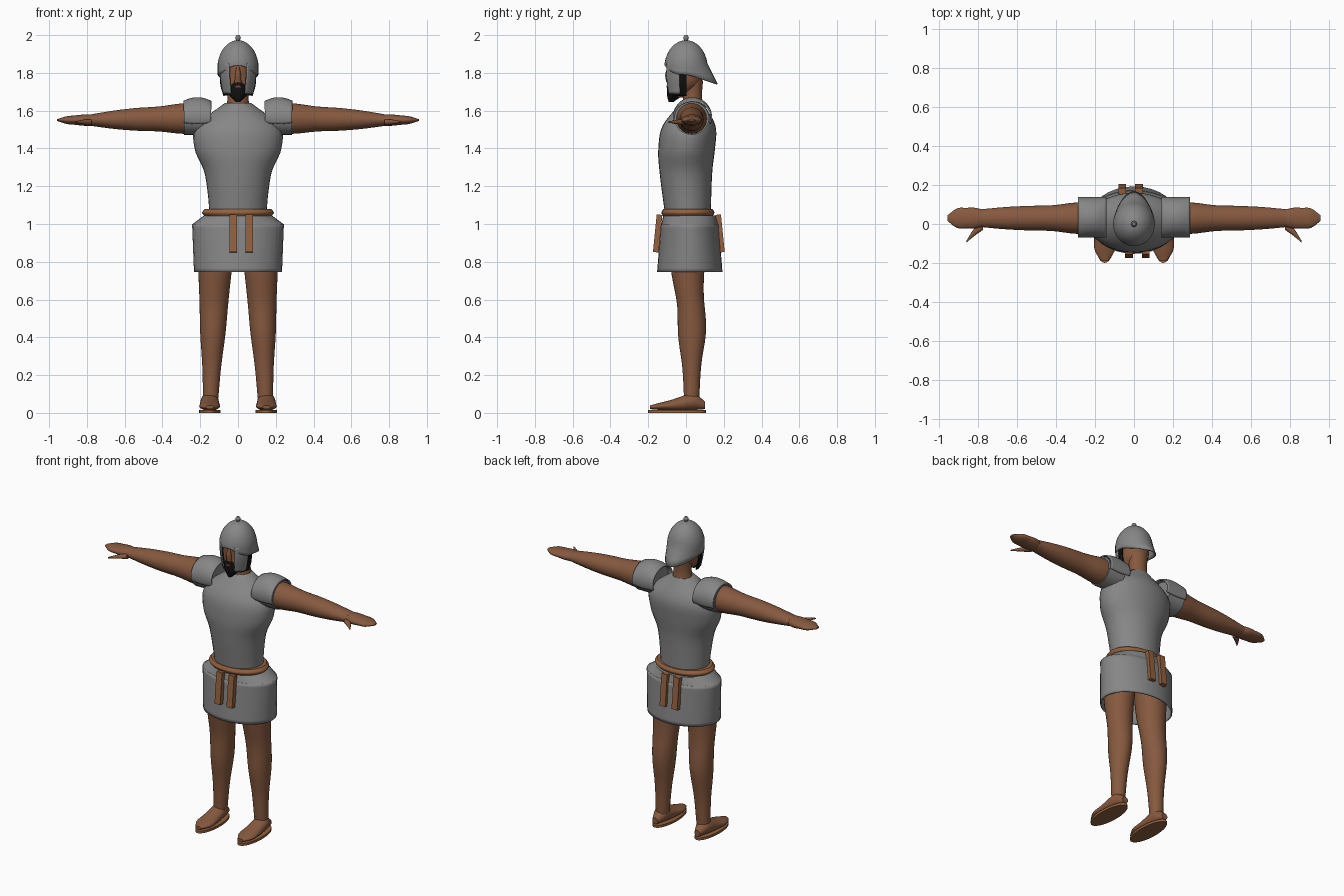
import bpy, bmesh, math

if "Cube" in bpy.data.objects:
    bpy.data.objects.remove(bpy.data.objects["Cube"])


def material(name, *colour):
    mat = bpy.data.materials.new(name)
    mat.use_nodes = True
    mat.diffuse_color = (*colour, 1)
    shader = next(n for n in mat.node_tree.nodes if n.type == 'BSDF_PRINCIPLED')
    shader.inputs["Base Color"].default_value = (*colour, 1)
    return mat


skin = material("skin", .24, .1, .05)
steel = material("steel grey", .24, .24, .24)
leather = material("leather", .29, .12, .05)
black = material("black hair", .005, .005, .005)
lips = material("lips", .2, .05, .03)


def finish(name, bm, mat, thick=0):
    """Turn a bmesh into a smooth shaded object, with an optional wall thickness."""
    bmesh.ops.recalc_face_normals(bm, faces=bm.faces)
    mesh = bpy.data.meshes.new(name)
    bm.to_mesh(mesh)
    bm.free()
    mesh.materials.append(mat)
    part = bpy.data.objects.new(name, mesh)
    bpy.context.collection.objects.link(part)
    if thick:
        wall = part.modifiers.new("wall", 'SOLIDIFY')
        wall.thickness, wall.offset = thick, 0
    bpy.ops.object.select_all(action='DESELECT')
    part.select_set(True)
    bpy.context.view_layer.objects.active = part
    bpy.ops.object.shade_smooth_by_angle(angle=math.radians(45))
    return part


def bridge(bm, rows, closed):
    """Fill the strips between neighbouring rows of vertices."""
    count = len(rows[0])
    for low, high in zip(rows, rows[1:]):
        for i in range(count if closed else count - 1):
            j = (i + 1) % count
            bm.faces.new((low[i], low[j], high[j], high[i]))


def blend(values, f):
    """Smooth curve through evenly spaced values; a plain number stays constant."""
    if not isinstance(values, tuple):
        return values
    last = len(values) - 1
    i = min(int(f * last), last - 1)
    t = f * last - i
    a, b = values[i], values[i + 1]
    slope_a = (b - values[i - 1]) / 2 if i else b - a
    slope_b = (values[i + 2] - a) / 2 if i + 2 <= last else b - a
    bend = slope_a * (1 - t) - slope_b * t + (b - a) * (2 * t - 1)
    return a + (b - a) * t + t * (1 - t) * bend


def loft(name, mat, axis, start, end, radius_u, radius_v, centre_u=0, centre_v=0,
         side=1, arc=None, hollow=False, thick=0, steps=12, sides=32):
    """Sweep an ellipse, or an arc of one, along an axis with changing size and centre."""
    bm = bmesh.new()
    first, last = map(math.radians, arc or (0, 360))
    rows = []
    for k in range(steps + 1):
        f = k / steps
        t = start + (end - start) * f
        row = []
        for i in range(sides + 1 if arc else sides):
            a = first + (last - first) * i / sides
            u = blend(centre_u, f) + blend(radius_u, f) * math.cos(a)
            v = blend(centre_v, f) + blend(radius_v, f) * math.sin(a)
            x, y, z = {'x': (t, u, v), 'y': (u, t, v), 'z': (u, v, t)}[axis]
            row.append(bm.verts.new((x * side, y, z)))
        rows.append(row)
    bridge(bm, rows, not arc)
    if not (arc or hollow):
        bm.faces.new(rows[0])
        bm.faces.new(rows[-1])
    return finish(name, bm, mat, thick)


def box(name, mat, centre, size, tilt=0):
    bm = bmesh.new()
    bmesh.ops.create_cube(bm, size=1)
    bmesh.ops.scale(bm, vec=size, verts=bm.verts)
    part = finish(name, bm, mat)
    part.location = centre
    part.rotation_euler.x = tilt


# Cuirass, skirt and belt
loft("cuirass", steel, 'z', 1.04, 1.64, steps=25,
     radius_u=(.15, .16, .18, .23, .22, .07), radius_v=(.12, .13, .14, .15, .14, .06),
     centre_v=(.01, 0, .03))
loft("skirt", steel, 'z', .745, 1, radius_u=(.23, .24), radius_v=(.17, .15),
     centre_v=.02, hollow=True, thick=.006)
loft("skirt_top", steel, 'z', 1, 1.045, radius_u=(.24, .18), radius_v=(.15, .14),
     centre_v=.02)
loft("belt", leather, 'z', 1.04, 1.08, radius_u=(.175, .19, .175),
     radius_v=(.13, .14, .13), centre_v=.01)

# Hanging belt straps, turned half round for the back
for place, turn, y in (("front", 1, -.15), ("back", -1, .18)):
    for order, x in (("inner", -.025), ("outer", .06)):
        box(f"{place}_{order}_strap", leather, (x * turn, y, .95), (.04, .03, .2),
            tilt=-.1 * turn)

for label, side in (("left", 1), ("right", -1)):
    # Leg, foot and sandal
    loft(label + "_leg", skin, 'z', .07, .95, side=side, steps=20,
         radius_u=(.04, .05, .067, .077, .09, .1),
         radius_v=(.04, .05, .074, .073, .09, .1),
         centre_u=(.145, .115), centre_v=(.03, .03, .03, .01, .01))
    loft(label + "_foot", skin, 'y', .1, -.19, side=side,
         radius_u=(.02, .045, .05, .053, .053, .02),
         radius_v=(.02, .045, .04, .03, .02, .01),
         centre_u=.15, centre_v=(.04, .06, .05, .04, .035, .03))
    loft(label + "_sandal_sole", leather, 'z', 0, .015, side=side, steps=1,
         radius_u=.057, radius_v=.153, centre_u=.15, centre_v=-.047)

    # Arm, hand and thumb
    loft(label + "_arm", skin, 'x', .18, .78, side=side, steps=20,
         radius_u=(.08, .08, .066, .063, .057, .046),
         radius_v=(.083, .08, .066, .06, .048, .03),
         centre_u=.03, centre_v=(1.56, 1.55))
    loft(label + "_hand", skin, 'x', .765, .957, side=side,
         radius_u=(.04, .053, .053, .05, .015), radius_v=(.03, .03, .025, .02, .005),
         centre_u=.03, centre_v=1.55)
    loft(label + "_thumb", skin, 'x', .775, .86, side=side, sides=16,
         radius_u=(.02, .02, .005), radius_v=(.015, .012, .004),
         centre_u=(-.01, -.04, -.09), centre_v=1.54)

    # Sleeve under a curved shoulder plate
    loft(label + "_sleeve", steel, 'x', .17, .285, side=side,
         radius_u=.092, radius_v=.088, centre_u=.03, centre_v=1.56)
    loft(label + "_shoulder_plate", steel, 'x', .142, .287, side=side,
         radius_u=.1, radius_v=(.083, .1, .1, .085), centre_u=.034, centre_v=1.565,
         arc=(-20, 200), thick=.008)

    # Cheek guard and sideburn wrapped round the face
    loft(label + "_cheek_guard", steel, 'z', 1.69, 1.85, side=side, sides=10,
         radius_u=(.08, .095, .1), radius_v=(.1, .112, .112),
         arc=(-63, -18), thick=.008)
    loft(label + "_sideburn", black, 'z', 1.68, 1.8, side=side, sides=10,
         radius_u=(.074, .09, .092), radius_v=(.09, .1, .1),
         arc=(-45, 2), thick=.008)

# Neck, head and nose
loft("neck", skin, 'z', 1.58, 1.76, radius_u=(.07, .055, .06),
     radius_v=(.065, .05, .055), centre_v=.035)
loft("head", skin, 'z', 1.67, 1.91, radius_u=(.03, .075, .085, .085, .06),
     radius_v=(.03, .08, .09, .09, .07), centre_v=(-.045, -.01, 0, 0, 0))
loft("nose", skin, 'z', 1.75, 1.83, radius_u=(.018, .015, .008),
     radius_v=(.014, .02, .008), centre_v=-.09, sides=12)

# Beard with the mouth laid on it
loft("beard", black, 'z', 1.645, 1.75, radius_u=(.012, .045, .058, .04),
     radius_v=(.012, .04, .05, .045), centre_v=(-.08, -.06, -.05, -.05))
box("mouth", lips, (0, -.1, 1.727), (.032, .008, .01))

# Helmet: a dome whose rim drops and flares out at the back
bm = bmesh.new()
rows = []
sides, dome_rows, flare_rows = 36, 9, 3
for k in range(1, dome_rows + flare_rows):
    lift = math.radians(90 - 80 * min(k / (dome_rows - 1), 1))
    flare = max(k - dome_rows + 1, 0) / flare_rows
    row = []
    for i in range(sides):
        a = math.tau * i / sides
        back, front = max(math.sin(a), 0) ** 1.5, max(-math.sin(a), 0) ** 3
        top = 1.825 + .145 * math.sin(lift)
        rim = 1.79 + .05 * front - .05 * back
        depth = .112 * math.cos(lift) + .055 * flare * back
        row.append(bm.verts.new((.106 * math.cos(lift) * math.cos(a),
                                 depth * math.sin(a), top + (rim - top) * flare)))
    rows.append(row)
bridge(bm, rows, True)
bm.faces.new(rows[0])
finish("helmet", bm, steel, thick=.006)
loft("helmet_knob", steel, 'z', 1.96, 2, radius_u=(.01, .01, .015, .008),
     radius_v=(.01, .01, .015, .008), sides=16)
